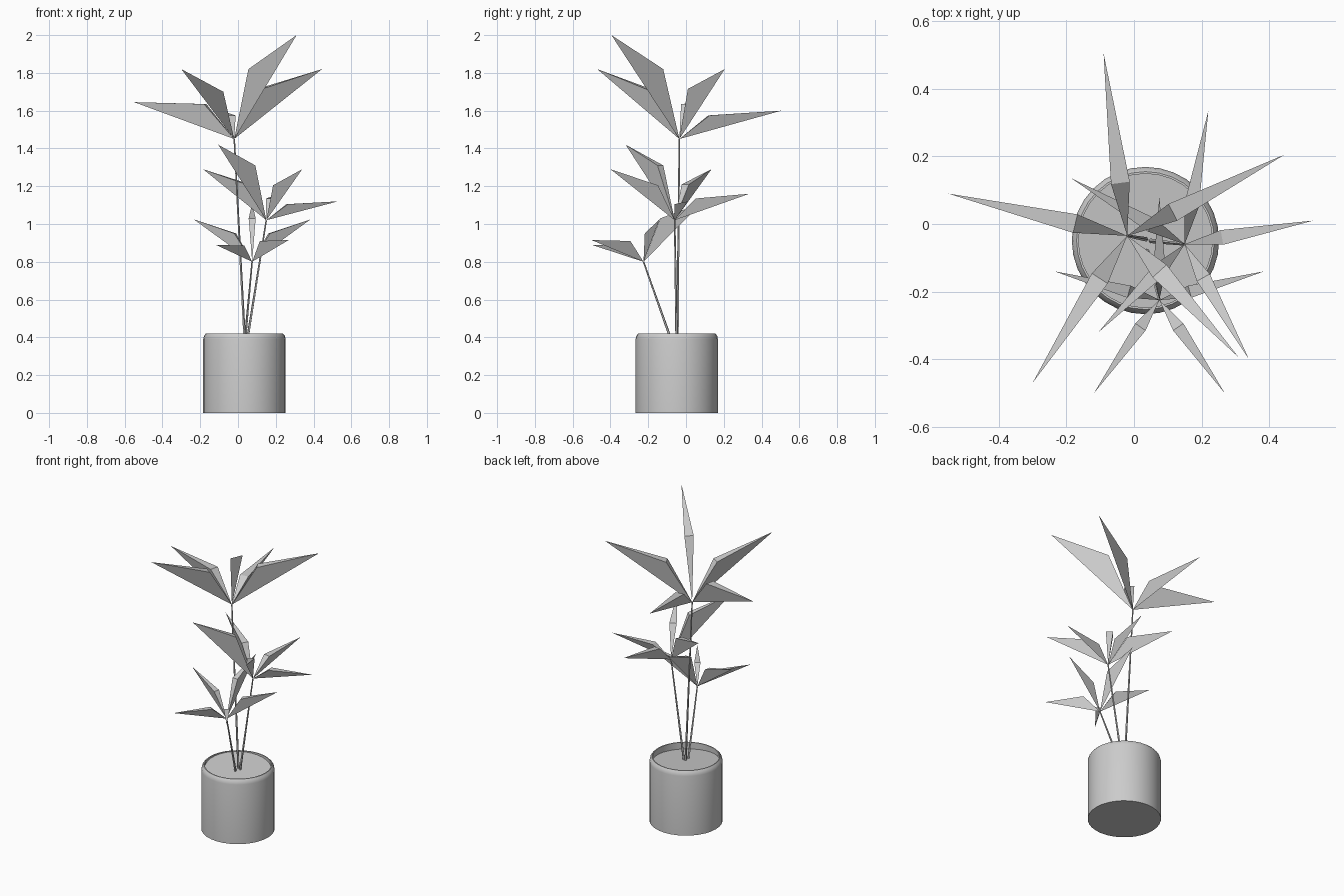
import bpy, bmesh, math
from mathutils import Vector

cube = bpy.data.objects.get("Cube")
if cube:
    bpy.data.objects.remove(cube, do_unlink=True)

grey = bpy.data.materials.new("plain grey")
grey.use_nodes = True
colour = (0.6, 0.6, 0.6, 1)
grey.diffuse_color = colour
grey.node_tree.nodes["Principled BSDF"].inputs["Base Color"].default_value = colour

POT_X, POT_Y, POT_R, POT_H = 0.034, -0.049, 0.218, 0.42


def finish(bm, name, smooth=False):
    bmesh.ops.recalc_face_normals(bm, faces=bm.faces)
    mesh = bpy.data.meshes.new(name)
    bm.to_mesh(mesh)
    bm.free()
    mesh.materials.append(grey)
    ob = bpy.data.objects.new(name, mesh)
    bpy.context.collection.objects.link(ob)
    if smooth:
        bpy.ops.object.select_all(action='DESELECT')
        ob.select_set(True)
        bpy.context.view_layer.objects.active = ob
        bpy.ops.object.shade_smooth_by_angle(angle=math.radians(30))
    return ob


def lathe(name, profile, sides=32):
    bm = bmesh.new()
    verts = [bm.verts.new((r, 0, z)) for r, z in profile]
    edges = [bm.edges.new(pair) for pair in zip(verts, verts[1:])]
    bmesh.ops.spin(bm, geom=verts + edges, cent=(0, 0, 0), axis=(0, 0, 1),
                   angle=math.tau, steps=sides)
    bmesh.ops.remove_doubles(bm, verts=bm.verts, dist=0.0001)
    ob = finish(bm, name, True)
    ob.location = (POT_X, POT_Y, 0)
    return ob


# Pot with a bevelled rim and a recessed interior
lathe("pot", [(0, 0), (POT_R, 0), (POT_R, 0.39), (POT_R - 0.004, 0.408),
              (POT_R - 0.014, POT_H), (POT_R - 0.02, POT_H), (POT_R - 0.02, 0.35)])

# Soil disc, sloping down towards the front left
soil = lathe("soil", [(0, 0), (POT_R - 0.018, 0)])
soil.location.z = 0.395
soil.rotation_euler = (0.07, 0.07, 0)


def stem(name, base, top, radius=0.007):
    axis = top - base
    bm = bmesh.new()
    bmesh.ops.create_cone(bm, cap_ends=True, segments=5, radius1=radius,
                          radius2=radius * 0.6, depth=axis.length)
    ob = finish(bm, name, True)
    ob.rotation_euler = axis.to_track_quat('Z', 'Y').to_euler()
    ob.location = (base + top) / 2


def leaf(name, base, tip, bend_z, width):
    """Folded leaf: straight keel below, a wide raised bend above."""
    run = Vector((tip.x - base.x, tip.y - base.y, 0))
    side = Vector((-run.y, run.x, 0)).normalized() * width / 2
    bend = base + run * 0.29
    bend.z = bend_z
    bm = bmesh.new()
    b, l, r, t = [bm.verts.new(p) for p in (base, bend + side, bend - side, tip)]
    for face in ((b, l, r), (l, t, r), (b, t, l), (b, r, t)):
        bm.faces.new(face)
    finish(bm, name)


# Each shoot: stem foot, stem top, leaf width, then leaf tips with bend height
shoots = {
    "tall": ((0.035, -0.045, 0.39), (-0.02, -0.035, 1.45), 0.056, [
        (0.31, -0.395, 2.0, 1.82), (0.445, 0.205, 1.82, 1.715),
        (-0.09, 0.505, 1.6, 1.575), (-0.55, 0.09, 1.645, 1.635),
        (-0.3, -0.47, 1.82, 1.7)]),
    "middle": ((0.05, -0.05, 0.39), (0.15, -0.06, 1.02), 0.044, [
        (-0.105, -0.32, 1.42, 1.31), (-0.185, 0.135, 1.29, 1.21),
        (0.34, -0.4, 1.29, 1.205), (0.53, 0.01, 1.12, 1.105),
        (0.22, 0.335, 1.16, 1.135)]),
    "low": ((0.038, -0.08, 0.39), (0.075, -0.225, 0.8), 0.037, [
        (-0.235, -0.14, 1.025, 0.95), (0.385, -0.14, 1.025, 0.95),
        (0.268, -0.5, 0.915, 0.91), (-0.118, -0.5, 0.89, 0.885),
        (0.075, 0.08, 1.11, 1.03)]),
}
for label, (foot, top, width, leaves) in shoots.items():
    crown = Vector(top)
    stem(label + "_stem", Vector(foot), crown)
    for i, (x, y, z, bend_z) in enumerate(leaves, 1):
        leaf(f"{label}_leaf_{i}", crown, Vector((x, y, z)), bend_z, width)
